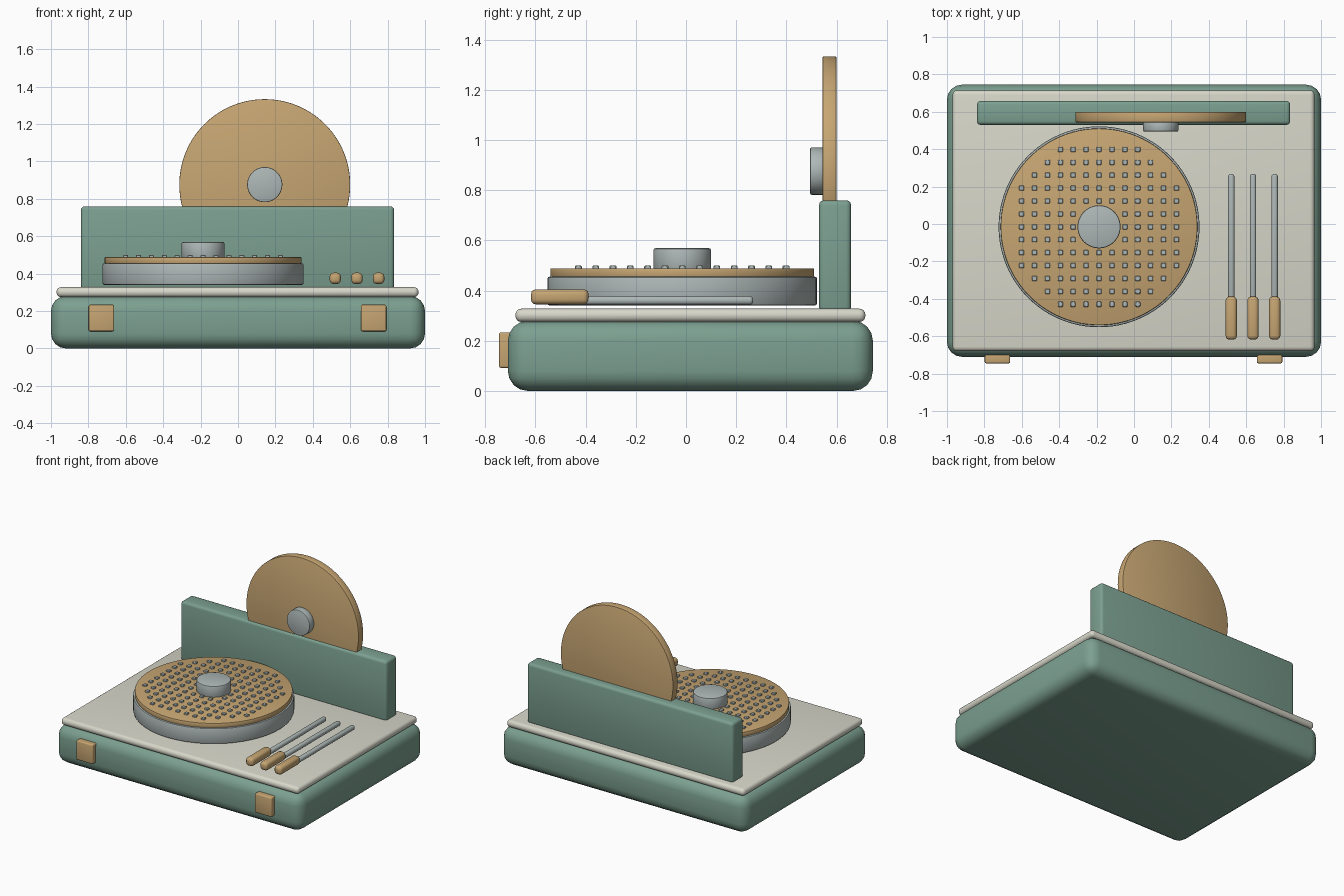
import bpy, bmesh, math
from mathutils import Matrix, Vector

cube = bpy.data.objects.get("Cube")
if cube:
    bpy.data.objects.remove(cube, do_unlink=True)


def material(name, rgb):
    m = bpy.data.materials.new(name)
    m.use_nodes = True
    m.diffuse_color = (*rgb, 1)
    m.node_tree.nodes["Principled BSDF"].inputs["Base Color"].default_value = (*rgb, 1)
    return m


green = material("sage_green", (0.20, 0.35, 0.28))
cream = material("cream", (0.68, 0.68, 0.59))
wood = material("warm_tan", (0.57, 0.38, 0.17))
metal = material("grey_metal", (0.42, 0.48, 0.47))


def finish(bm, name, mat, bevel=0, segments=3):
    """Round the hard edges and make a smooth-shaded object."""
    if bevel:
        hard = [e for e in bm.edges if e.calc_face_angle(0) > 0.8]
        bmesh.ops.bevel(bm, geom=hard, offset=bevel, segments=segments,
                        profile=0.5, affect='EDGES', clamp_overlap=True)
    bmesh.ops.recalc_face_normals(bm, faces=bm.faces)
    mesh = bpy.data.meshes.new(name)
    bm.to_mesh(mesh)
    bm.free()
    mesh.materials.append(mat)
    obj = bpy.data.objects.new(name, mesh)
    bpy.context.collection.objects.link(obj)
    bpy.ops.object.select_all(action='DESELECT')
    obj.select_set(True)
    bpy.context.view_layer.objects.active = obj
    bpy.ops.object.shade_smooth_by_angle(angle=math.radians(40))
    return obj


def add_box(bm, lo, hi):
    lo, hi = Vector(lo), Vector(hi)
    bmesh.ops.create_cube(bm, size=1, matrix=Matrix.Translation((lo + hi) / 2)
                          @ Matrix.Diagonal((*(hi - lo), 1)))


def box(name, mat, lo, hi, bevel, segments=3):
    bm = bmesh.new()
    add_box(bm, lo, hi)
    return finish(bm, name, mat, bevel, segments)


def disc(name, mat, centre, radius, depth, bevel, upright=False):
    turn = Matrix.Rotation(math.pi / 2 if upright else 0, 4, 'X')
    bm = bmesh.new()
    bmesh.ops.create_cone(bm, cap_ends=True, segments=96, radius1=radius, radius2=radius,
                          depth=depth, matrix=Matrix.Translation(centre) @ turn)
    return finish(bm, name, mat, bevel, 2)


# Case, top plate and rear panel
box("case", green, (-1, -0.71, 0), (1, 0.745, 0.28), 0.08, 4)
box("top_plate", cream, (-0.97, -0.68, 0.275), (0.965, 0.715, 0.328), 0.024, 4)
box("rear_panel", green, (-0.84, 0.53, 0.315), (0.835, 0.658, 0.76), 0.02)

# Front clasps
for side, x in (("right", -0.73), ("left", 0.725)):
    box(side + "_clasp", wood, (x - 0.068, -0.745, 0.092), (x + 0.068, -0.69, 0.234), 0.008)

# Upright disc with its hub
disc("upright_disc", wood, (0.143, 0.572, 0.876), 0.457, 0.056, 0.004, True)
disc("upright_disc_hub", metal, (0.143, 0.522, 0.876), 0.094, 0.055, 0.006, True)

# Turntable
cx, cy = -0.187, -0.015
disc("platter", metal, (cx, cy, 0.398), 0.537, 0.115, 0.008)
disc("platter_top", wood, (cx, cy, 0.471), 0.526, 0.036, 0.005)
disc("spindle_hub", metal, (cx, cy, 0.525), 0.115, 0.088, 0.008)

# Pegs on a square grid, clipped to a ring
pitch, half = 0.069, 0.0135
pegs = bmesh.new()
for i in range(-6, 7):
    for j in range(-6, 7):
        if 3 < i * i + j * j < 48:
            x, y = cx + i * pitch, cy + j * pitch
            add_box(pegs, (x - half, y - half, 0.48), (x + half, y + half, 0.5))
finish(pegs, "platter_pegs", metal, 0.003, 1)

# Three hand tools
for n, x in enumerate((0.52, 0.636, 0.752), 1):
    box(f"tool_shaft_{n}", metal, (x - 0.017, -0.42, 0.344), (x + 0.017, 0.268, 0.378), 0.014)
    box(f"tool_handle_{n}", wood, (x - 0.03, -0.618, 0.345), (x + 0.03, -0.388, 0.405), 0.02)
